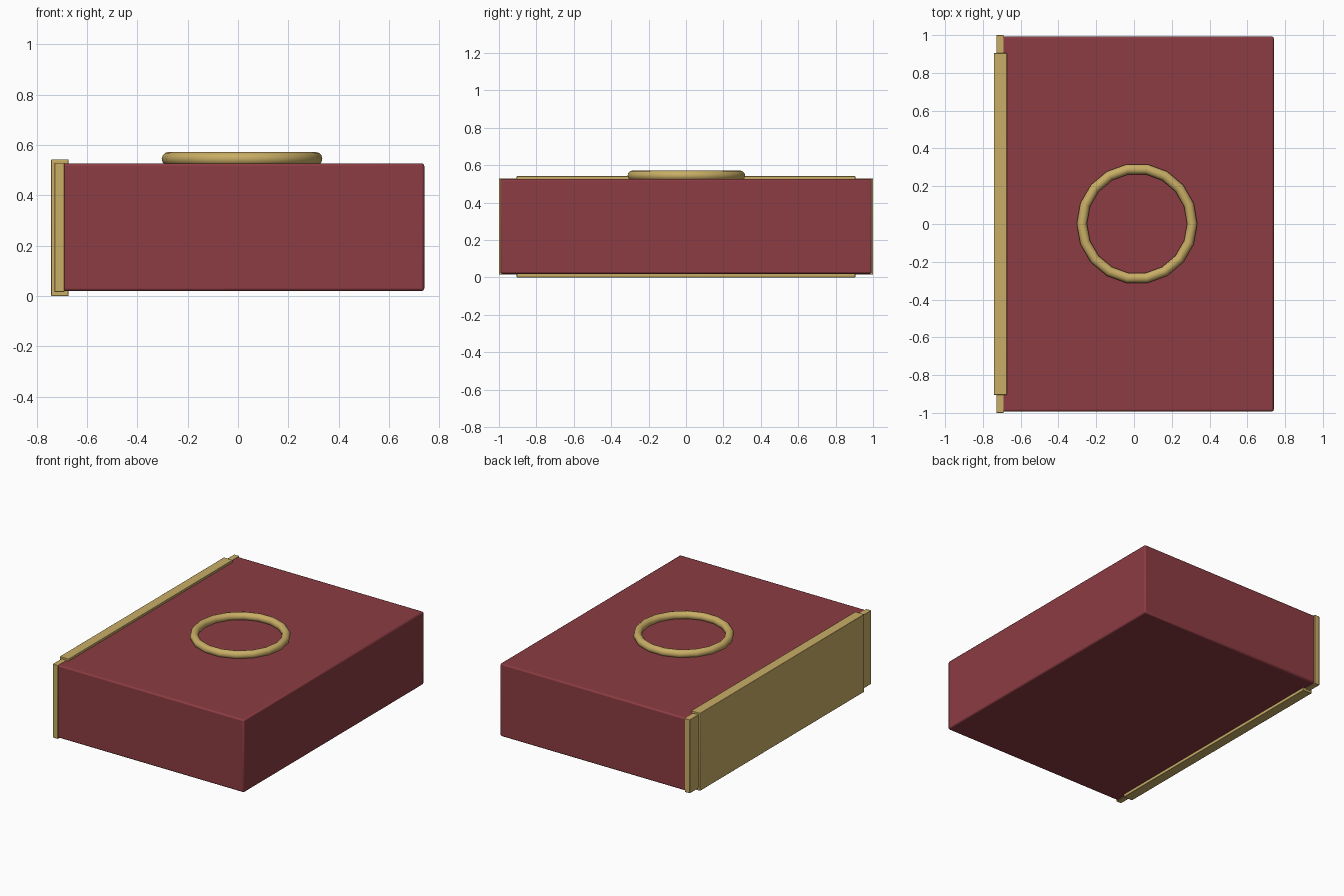
import bpy
from math import radians

if "Cube" in bpy.data.objects:
    bpy.data.objects.remove(bpy.data.objects["Cube"])


def material(name, rgb):
    m = bpy.data.materials.new(name)
    m.diffuse_color = (*rgb, 1)
    m.use_nodes = True
    m.node_tree.nodes["Principled BSDF"].inputs["Base Color"].default_value = m.diffuse_color
    return m


RED = material("red_cover", (0.26, 0.045, 0.055))
GOLD = material("gold_trim", (0.58, 0.42, 0.13))


def block(name, lo, hi, mat, bevel):
    """Softly bevelled box given by its two corners."""
    centre = [(a + b) / 2 for a, b in zip(lo, hi)]
    bpy.ops.mesh.primitive_cube_add(size=1, location=centre)
    ob = bpy.context.object
    ob.name = name
    ob.scale = [b - a for a, b in zip(lo, hi)]
    bpy.ops.object.transform_apply(location=False, rotation=False, scale=True)
    mod = ob.modifiers.new("Bevel", "BEVEL")
    mod.width = bevel
    mod.segments = 2
    ob.data.materials.append(mat)
    bpy.ops.object.shade_smooth_by_angle(angle=radians(30))
    return ob


# Main slab
block("body", (-0.71, -0.993, 0.02), (0.74, 0.993, 0.527), RED, 0.01)

# Full-length spine strip and the shorter, thicker cap over it
block("spine_strip", (-0.729, -1.0, 0.016), (-0.69, 1.0, 0.529), GOLD, 0.002)
block("spine_cap", (-0.742, -0.905, 0.0), (-0.673, 0.905, 0.542), GOLD, 0.003)

# Raised ring on the top face
bpy.ops.mesh.primitive_torus_add(location=(0.016, 0.002, 0.545),
                                 major_segments=18, minor_segments=12,
                                 major_radius=0.292, minor_radius=0.027)
ring = bpy.context.object
ring.name = "top_ring"
ring.data.materials.append(GOLD)
bpy.ops.object.shade_smooth_by_angle(angle=radians(40))
